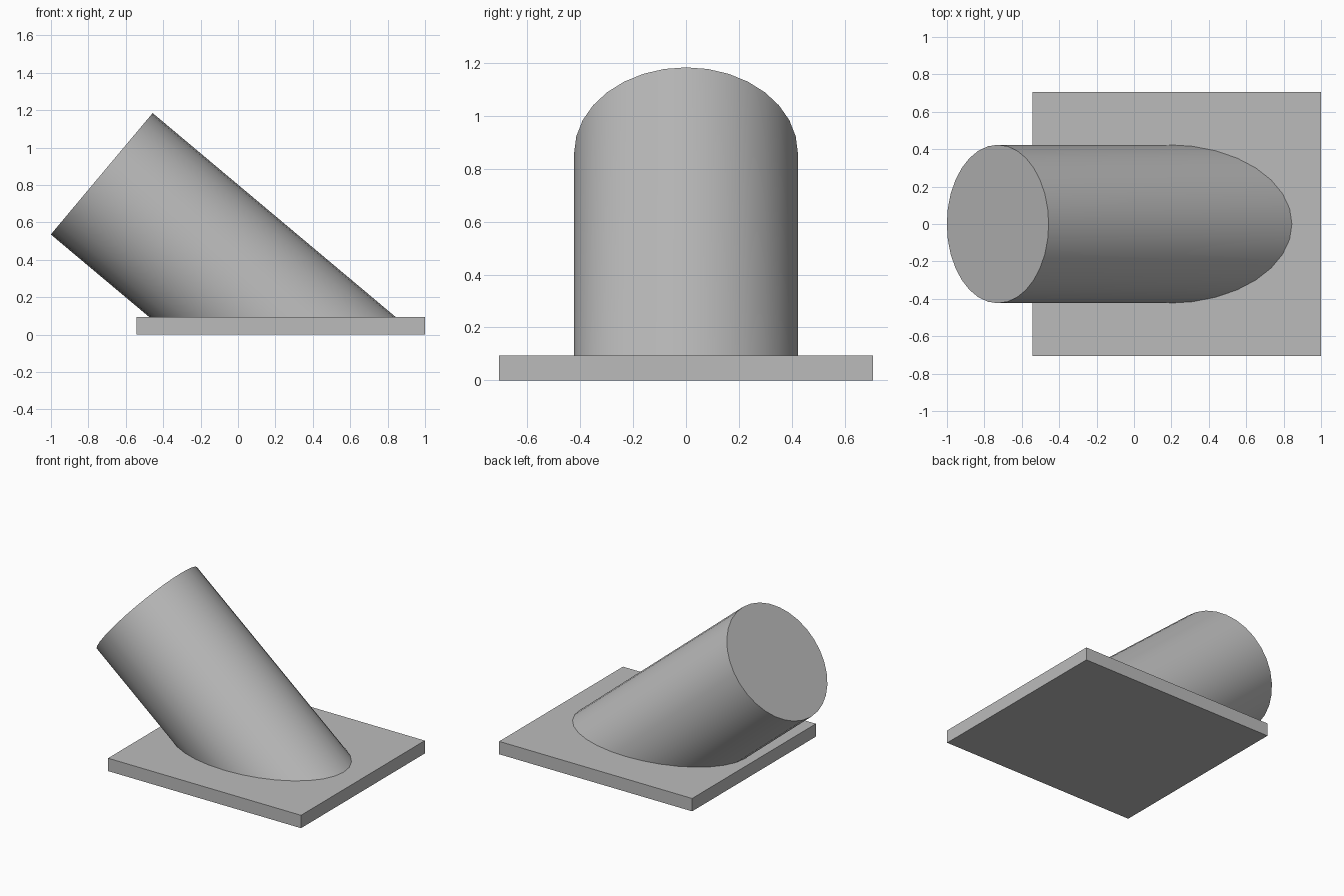
import bpy
import bmesh
from math import sin, cos, radians, tau
from mathutils import Vector

cube = bpy.data.objects.get("Cube")
if cube:
    bpy.data.objects.remove(cube, do_unlink=True)

PLATE_TOP = 0.093
RADIUS = 0.4235
TILT = radians(40)
SIDES = 32

grey = bpy.data.materials.new("plain grey")
grey.use_nodes = True
colour = (0.5, 0.5, 0.5, 1)
grey.diffuse_color = colour
grey.node_tree.nodes["Principled BSDF"].inputs["Base Color"].default_value = colour


def add_object(name, bm):
    bmesh.ops.recalc_face_normals(bm, faces=bm.faces)
    mesh = bpy.data.meshes.new(name)
    bm.to_mesh(mesh)
    bm.free()
    mesh.materials.append(grey)
    obj = bpy.data.objects.new(name, mesh)
    bpy.context.collection.objects.link(obj)
    return obj


# Base plate
bm = bmesh.new()
bmesh.ops.create_cube(bm, size=1)
bmesh.ops.scale(bm, vec=(1.543, 1.414, PLATE_TOP), verts=bm.verts)
bmesh.ops.translate(bm, vec=(0.2275, 0, PLATE_TOP / 2), verts=bm.verts)
add_object("base_plate", bm)

# Leaning cylinder: round upper end, lower end cut level inside the plate
axis = Vector((cos(TILT), 0, -sin(TILT)))
across = Vector((sin(TILT), 0, cos(TILT)))
centre = Vector((-0.7285, 0, 0.86))
cut_height = PLATE_TOP - 0.03
bm = bmesh.new()
upper, lower = [], []
for i in range(SIDES):
    a = tau * i / SIDES
    p = centre + RADIUS * (cos(a) * across + sin(a) * Vector((0, 1, 0)))
    upper.append(bm.verts.new(p))
    lower.append(bm.verts.new(p + axis * ((p.z - cut_height) / sin(TILT))))
for i in range(SIDES):
    j = (i + 1) % SIDES
    bm.faces.new((upper[i], upper[j], lower[j], lower[i]))
bm.faces.new(upper)
bm.faces.new(lower)
cylinder = add_object("leaning_cylinder", bm)

bpy.ops.object.select_all(action="DESELECT")
cylinder.select_set(True)
bpy.context.view_layer.objects.active = cylinder
bpy.ops.object.shade_smooth_by_angle(angle=radians(30))
